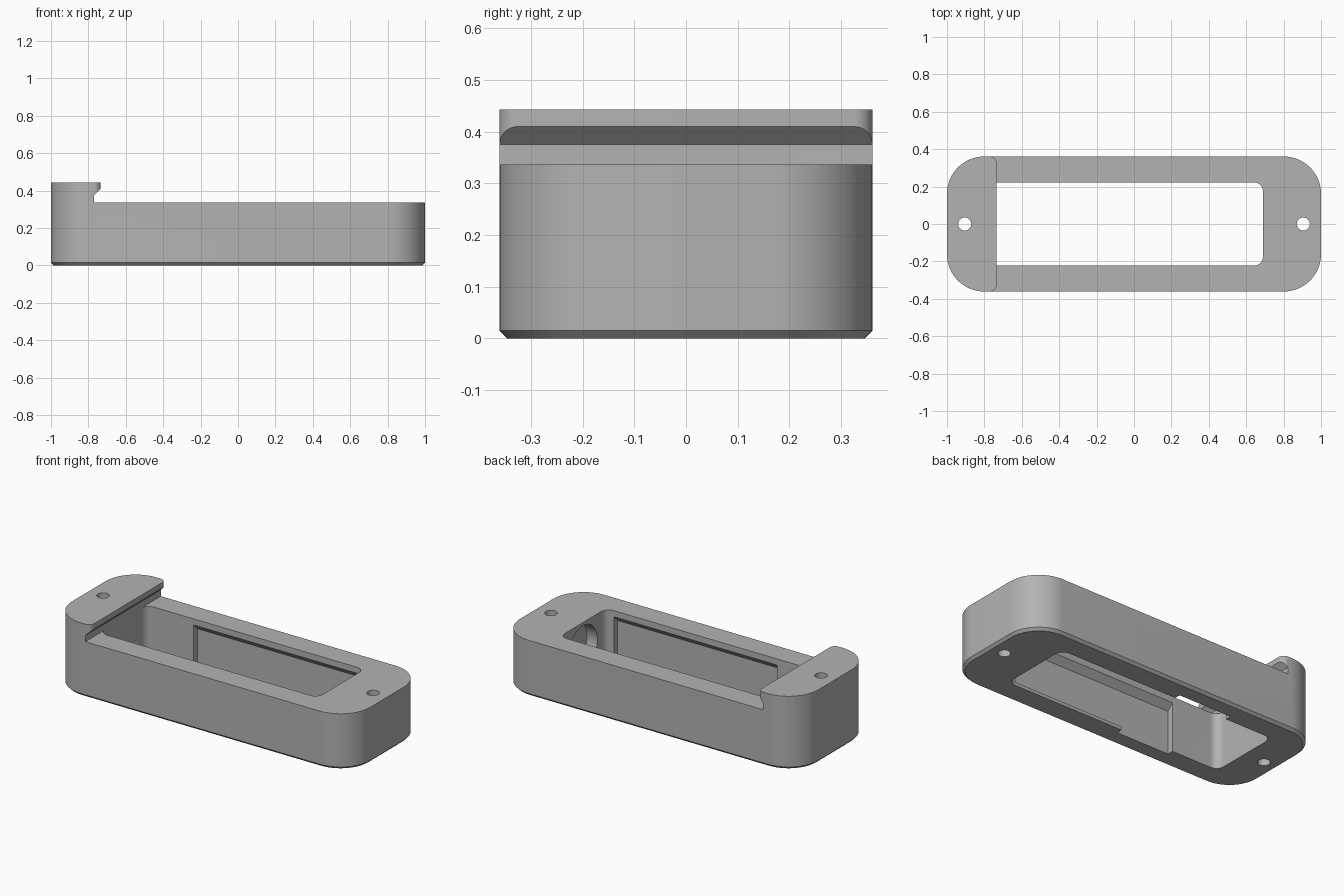
import bpy, bmesh, math
from mathutils import Vector

if "Cube" in bpy.data.objects:
    bpy.data.objects.remove(bpy.data.objects["Cube"], do_unlink=True)

HALF_W = 0.361      # half depth of the housing
DECK = 0.337        # height of the main deck
TOP = 0.443         # height of the raised lip
NOTCH, LIP = -0.77, -0.735

grey = bpy.data.materials.new("plain grey")
grey.use_nodes = True
colour = (0.45, 0.45, 0.45, 1)
grey.diffuse_color = colour
grey.node_tree.nodes["Principled BSDF"].inputs["Base Color"].default_value = colour


def arc(cx, cy, r, start, end, n=16):
    return [(cx + r * math.cos(math.radians(start + (end - start) * i / n)),
             cy + r * math.sin(math.radians(start + (end - start) * i / n)))
            for i in range(n + 1)]


def rounded_rect(x0, x1, h, r):
    pts = []
    for cx, cy, a in ((x1 - r, h - r, 0), (x0 + r, h - r, 90),
                      (x0 + r, r - h, 180), (x1 - r, r - h, 270)):
        pts += arc(cx, cy, r, a, a + 90)
    return pts


def prism(name, outline, lo, hi, axis="z"):
    """Extrude a flat outline along an axis from lo to hi."""
    place = {"x": lambda a, b, t: (t, a, b),
             "y": lambda a, b, t: (a, t, b),
             "z": lambda a, b, t: (a, b, t)}[axis]
    bm = bmesh.new()
    face = bm.faces.new([bm.verts.new(place(a, b, lo)) for a, b in outline])
    step = Vector(place(0, 0, hi - lo))
    new = bmesh.ops.extrude_face_region(bm, geom=[face], use_keep_orig=True)["geom"]
    bmesh.ops.translate(bm, vec=step, verts=[v for v in new if isinstance(v, bmesh.types.BMVert)])
    bmesh.ops.recalc_face_normals(bm, faces=bm.faces)
    mesh = bpy.data.meshes.new(name)
    bm.to_mesh(mesh)
    bm.free()
    mesh.materials.append(grey)
    obj = bpy.data.objects.new(name, mesh)
    bpy.context.collection.objects.link(obj)
    return obj


# Housing with a chamfered bottom rim
housing = prism("housing", rounded_rect(-1, 1, HALF_W, 0.2), 0, TOP)
bm = bmesh.new()
bm.from_mesh(housing.data)
rim = [e for e in bm.edges if all(v.co.z < 0.001 for v in e.verts)]
bmesh.ops.bevel(bm, geom=rim, offset=0.015, segments=1, affect="EDGES")
bm.to_mesh(housing.data)
bm.free()

# Deck cut, leaving the raised lip with rounded ends
r = LIP - NOTCH
edge = arc(NOTCH, HALF_W - r, r, 90, 0, 8)
deck_plan = [(1.2, 0.6), (NOTCH, 0.6)] + edge
deck_plan += [(x, -y) for x, y in reversed(deck_plan)]
cutters = [prism("deck_cutter", deck_plan, DECK, 0.6)]

# Undercut below the lip
undercut = [(NOTCH, DECK), (NOTCH, 0.375), (-0.7, 0.445), (-0.7, DECK)]
cutters.append(prism("undercut_cutter", undercut, -0.6, 0.6, "y"))

# Central opening
cutters.append(prism("opening_cutter", rounded_rect(NOTCH, 0.69, 0.223, 0.05), -0.1, 0.36))

# Side slots with sloped ceilings, and their entry from below
slot = [(0.26, 0.02), (0.26, 0.263), (0.2, 0.323)]
slot += [(-y, z) for y, z in reversed(slot)]
cutters.append(prism("slot_cutter", slot, -0.455, 0.64, "x"))
entry = [(-0.455, -0.26), (-0.1, -0.26), (-0.1, 0.26), (-0.455, 0.26)]
cutters.append(prism("entry_cutter", entry, -0.1, 0.2))

# Round pocket in the end wall
cutters.append(prism("pocket_cutter", arc(0, 0.18, 0.137, 0, 352.5, 47), 0.6, 0.76, "x"))

# Screw holes
for side in (-1, 1):
    cutters.append(prism("screw_hole_cutter", arc(side * 0.905, 0, 0.035, 0, 348.75, 31), -0.1, 0.6))

bpy.ops.object.select_all(action="DESELECT")
housing.select_set(True)
bpy.context.view_layer.objects.active = housing
for cutter in cutters:
    cutter.hide_render = True
    mod = housing.modifiers.new(cutter.name, "BOOLEAN")
    mod.operation, mod.solver, mod.object = "DIFFERENCE", "EXACT", cutter
    bpy.ops.object.modifier_apply(modifier=mod.name)
    bpy.data.objects.remove(cutter, do_unlink=True)

bpy.ops.object.shade_smooth_by_angle(angle=math.radians(30))
